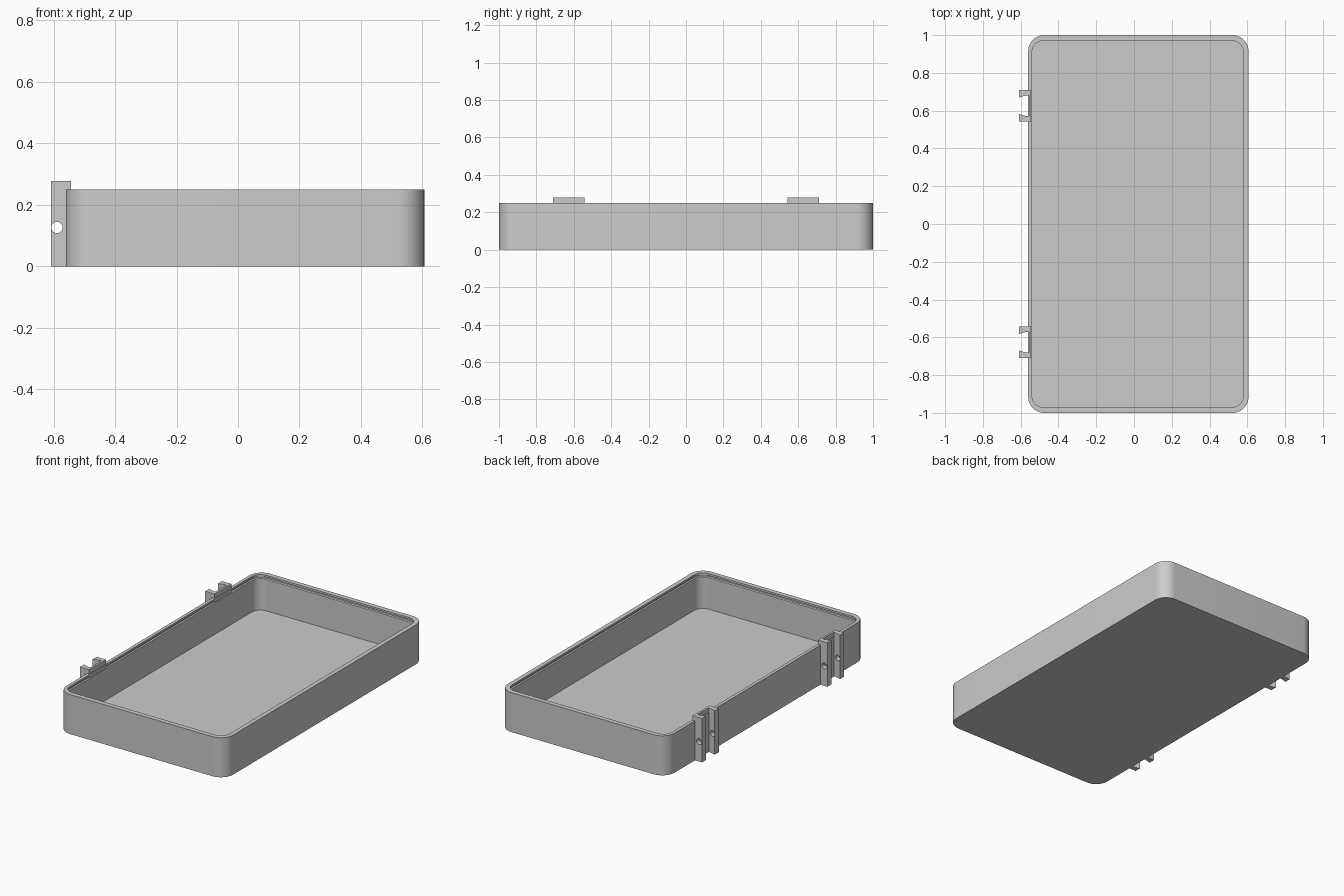
import bpy, bmesh, math

cube = bpy.data.objects.get("Cube")
if cube:
    bpy.data.objects.remove(cube, do_unlink=True)

grey = bpy.data.materials.new("plain_grey")
grey.use_nodes = True
colour = (0.6, 0.6, 0.6, 1)
grey.diffuse_color = colour
grey.node_tree.nodes["Principled BSDF"].inputs["Base Color"].default_value = colour

# Tray extents
LEFT, RIGHT, HALF_Y, RIM = -0.56, 0.606, 1.0, 0.25
IN_LEFT, IN_RIGHT, IN_Y, FLOOR = -0.54, 0.579, 0.97, 0.025


def finish(name, bm):
    bmesh.ops.recalc_face_normals(bm, faces=bm.faces)
    mesh = bpy.data.meshes.new(name)
    bm.to_mesh(mesh)
    bm.free()
    mesh.materials.append(grey)
    ob = bpy.data.objects.new(name, mesh)
    bpy.context.collection.objects.link(ob)
    return ob


def activate(ob):
    bpy.ops.object.select_all(action='DESELECT')
    ob.select_set(True)
    bpy.context.view_layer.objects.active = ob


def rounded_ring(bm, x0, x1, y, r, z, steps=12):
    """Ring of vertices around a rounded rectangle."""
    verts = []
    corners = [(x1 - r, y - r), (x0 + r, y - r), (x0 + r, r - y), (x1 - r, r - y)]
    for quarter, (cx, cy) in enumerate(corners):
        for i in range(steps + 1):
            a = (quarter + i / steps) * math.pi / 2
            verts.append(bm.verts.new((cx + r * math.cos(a), cy + r * math.sin(a), z)))
    return verts


# Open tray: outside wall, rim, inside wall with a shallow snap groove, floor
bm = bmesh.new()
rings = [rounded_ring(bm, LEFT, RIGHT, HALF_Y, 0.085, z) for z in (0, RIM)]
for grow, z in ((0, RIM), (0, 0.238), (0.007, 0.234), (0.007, 0.228), (0, 0.224), (0, FLOOR)):
    rings.append(rounded_ring(bm, IN_LEFT - grow, IN_RIGHT + grow, IN_Y + grow, 0.06 + grow, z))
for low, high in zip(rings, rings[1:]):
    for i in range(len(low)):
        j = (i + 1) % len(low)
        bm.faces.new((low[i], low[j], high[j], high[i]))
bm.faces.new(rings[0])
bm.faces.new(rings[-1])
tray = finish("tray", bm)
activate(tray)
bpy.ops.object.shade_smooth_by_angle(angle=math.radians(30))


# Hinge brackets: two prongs on a back plate, drilled for a pin
def bracket(name, cy):
    half = [(-0.544, 0.084), (-0.609, 0.084), (-0.609, 0.043),
            (-0.59, 0.05), (-0.572, 0.054), (-0.557, 0.055)]
    outline = half + [(x, -y) for x, y in reversed(half)]
    bm = bmesh.new()
    face = bm.faces.new([bm.verts.new((x, cy + y, 0)) for x, y in outline])
    new = bmesh.ops.extrude_face_region(bm, geom=[face])["geom"]
    bmesh.ops.translate(bm, vec=(0, 0, 0.278),
                        verts=[v for v in new if isinstance(v, bmesh.types.BMVert)])
    ob = finish(name, bm)

    bpy.ops.mesh.primitive_cylinder_add(vertices=24, radius=0.0185, depth=0.4,
                                        location=(-0.589, cy, 0.126),
                                        rotation=(math.pi / 2, 0, 0))
    cutter = bpy.context.object
    cutter.name = "pin_hole_cutter"
    cutter.hide_render = True
    mod = ob.modifiers.new("pin_hole", 'BOOLEAN')
    mod.operation = 'DIFFERENCE'
    mod.solver = 'EXACT'
    mod.object = cutter
    activate(ob)
    bpy.ops.object.modifier_apply(modifier=mod.name)
    bpy.data.objects.remove(cutter, do_unlink=True)
    bpy.ops.object.shade_smooth_by_angle(angle=math.radians(30))


bracket("front_hinge_bracket", -0.626)
bracket("back_hinge_bracket", 0.626)
